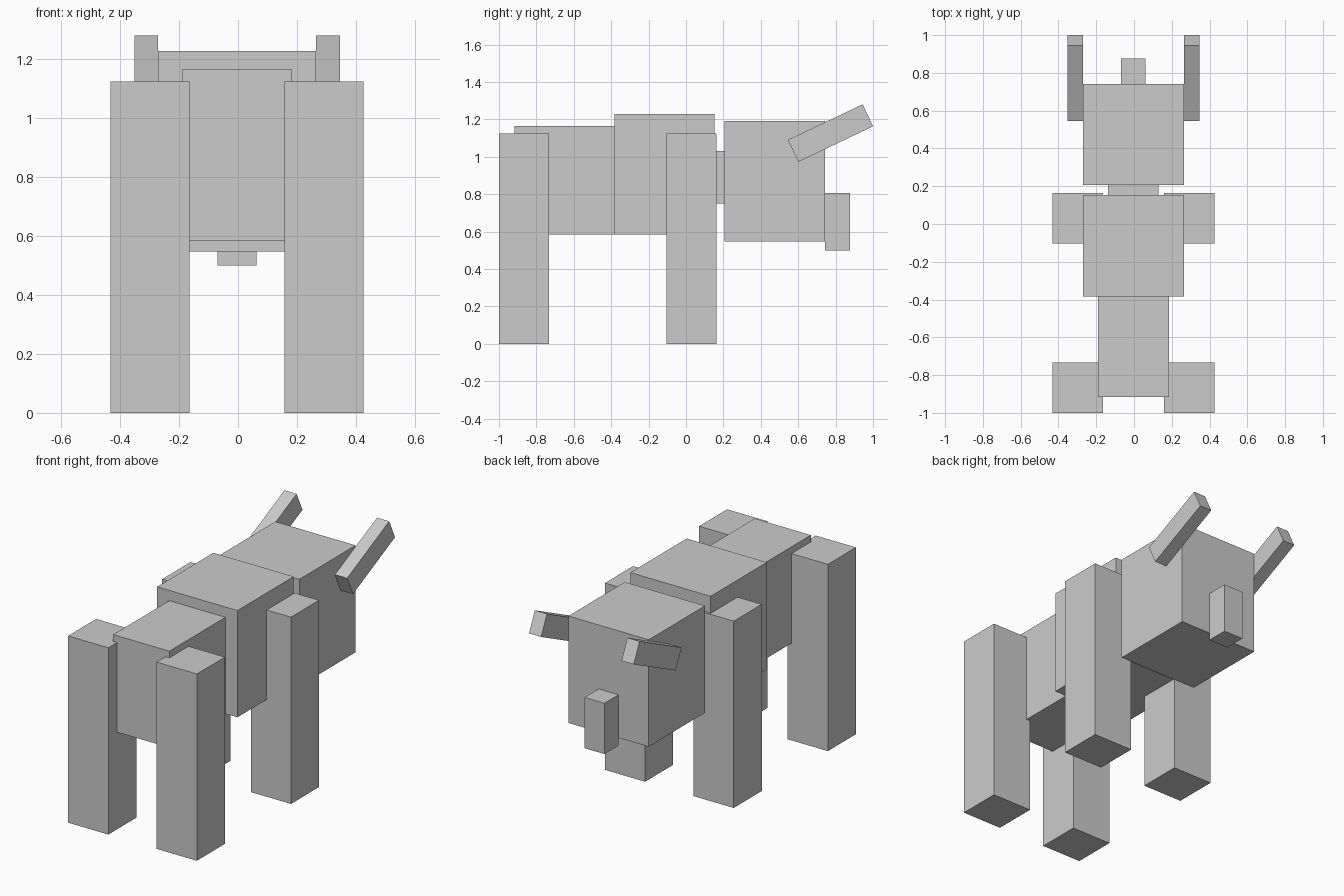
import bpy, bmesh, math
from mathutils import Matrix, Vector

if "Cube" in bpy.data.objects:
    bpy.data.objects.remove(bpy.data.objects["Cube"])

grey = bpy.data.materials.new("light_grey")
grey.diffuse_color = (0.6, 0.6, 0.6, 1)
grey.use_nodes = True
grey.node_tree.nodes["Principled BSDF"].inputs["Base Color"].default_value = grey.diffuse_color


def box(name, x, y, z, tilt=0.0):
    """Box from (min, max) ranges, tilted about x through its centre."""
    ranges = (x, y, z)
    size = [b - a for a, b in ranges]
    bm = bmesh.new()
    bmesh.ops.create_cube(bm, size=1, matrix=Matrix.Diagonal((*size, 1)))
    mesh = bpy.data.meshes.new(name)
    bm.to_mesh(mesh)
    bm.free()
    mesh.materials.append(grey)
    obj = bpy.data.objects.new(name, mesh)
    obj.location = Vector([(a + b) / 2 for a, b in ranges])
    obj.rotation_euler.x = tilt
    bpy.context.collection.objects.link(obj)


# Body, neck and head
box("hindquarters", (-0.19, 0.184), (-0.917, -0.383), (0.585, 1.166))
box("shoulders", (-0.271, 0.264), (-0.383, 0.153), (0.585, 1.228))
box("neck", (-0.138, 0.13), (0.10, 0.25), (0.75, 1.03))
box("head", (-0.271, 0.264), (0.206, 0.742), (0.547, 1.191))
box("snout", (-0.07, 0.062), (0.742, 0.876), (0.50, 0.806))

# Legs and horns, left and right of the slightly offset centre line
mid = -0.003
for side, sign in (("left", -1), ("right", 1)):
    leg_x = sorted((mid + sign * 0.161, mid + sign * 0.429))
    box(side + "_hind_leg", leg_x, (-1.0, -0.733), (0, 1.125))
    box(side + "_front_leg", leg_x, (-0.104, 0.163), (0, 1.125))
    horn_x = sorted((mid + sign * 0.268, mid + sign * 0.349))
    box(side + "_horn", horn_x, (0.551, 0.994), (1.062, 1.192), math.radians(25.4))
